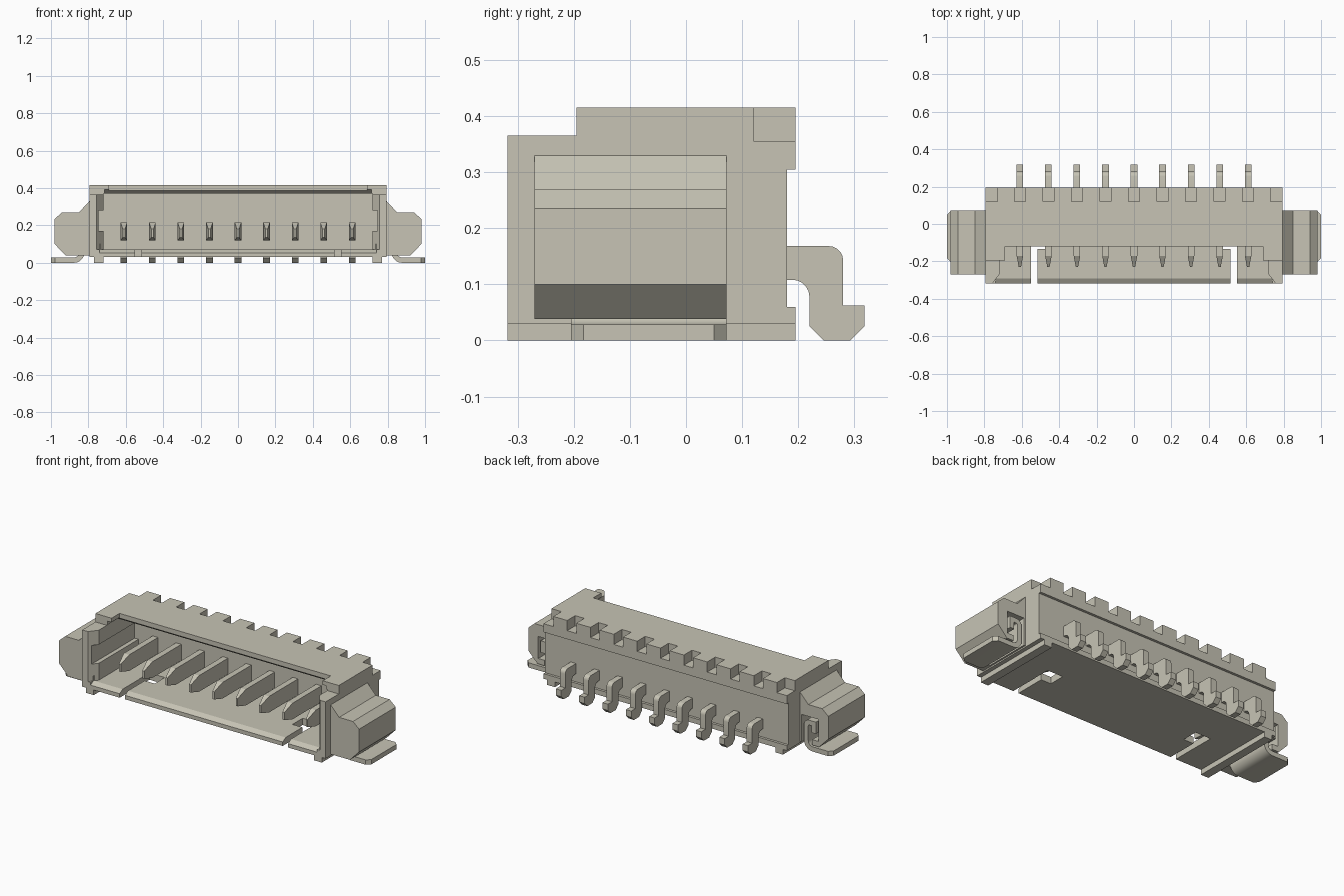
import bpy, bmesh, math
from mathutils import Vector

cube = bpy.data.objects.get("Cube")
if cube:
    bpy.data.objects.remove(cube, do_unlink=True)

COLOUR = (0.57, 0.55, 0.46, 1)
mat = bpy.data.materials.new("warm_grey")
mat.use_nodes = True
mat.diffuse_color = COLOUR
bsdf = mat.node_tree.nodes["Principled BSDF"]
bsdf.inputs["Base Color"].default_value = COLOUR
bsdf.inputs["Roughness"].default_value = 0.7


def prism(name, axis, profile, lo, hi, side=1, tip=None):
    """Extrude a profile along an axis; side=-1 mirrors in x, tip reshapes the bmesh."""
    def place(p, d):
        u, v = p
        x, y, z = {"x": (d, u, v), "y": (u, d, v), "z": (u, v, d)}[axis]
        return Vector((x * side, y, z))
    bm = bmesh.new()
    ends = [[bm.verts.new(place(p, d)) for p in profile] for d in (lo, hi)]
    bm.faces.new(ends[0])
    bm.faces.new(ends[1][::-1])
    n = len(profile)
    for i in range(n):
        j = (i + 1) % n
        bm.faces.new((ends[0][j], ends[0][i], ends[1][i], ends[1][j]))
    if tip:
        tip(bm)
    bmesh.ops.recalc_face_normals(bm, faces=bm.faces)
    mesh = bpy.data.meshes.new(name)
    bm.to_mesh(mesh)
    bm.free()
    ob = bpy.data.objects.new(name, mesh)
    bpy.context.collection.objects.link(ob)
    mesh.materials.append(mat)
    return ob


def box(name, x0, x1, y0, y1, z0, z1, side=1):
    return prism(name, "z", [(x0, y0), (x1, y0), (x1, y1), (x0, y1)], z0, z1, side)


def cut(ob, cutters):
    for c in cutters:
        c.hide_render = True
        mod = ob.modifiers.new("cut", "BOOLEAN")
        mod.operation = "DIFFERENCE"
        mod.solver = "EXACT"
        mod.object = c
        bpy.context.view_layer.objects.active = ob
        bpy.ops.object.modifier_apply(modifier=mod.name)
        bpy.data.objects.remove(c, do_unlink=True)


def arc(cx, cz, r, a0, a1, steps=5):
    return [(cx + r * math.cos(math.radians(a0 + (a1 - a0) * i / steps)),
             cz + r * math.sin(math.radians(a0 + (a1 - a0) * i / steps)))
            for i in range(steps + 1)]


def ribbon(path, t):
    """Outline of constant thickness around an open path."""
    pts = [Vector(p) for p in path]
    left, right = [], []
    for i, p in enumerate(pts):
        a = (p - pts[max(i - 1, 0)]).normalized()
        b = (pts[min(i + 1, len(pts) - 1)] - p).normalized()
        d = (a + b).normalized()
        nrm = Vector((-d.y, d.x))
        k = t / 2 / max(0.5, nrm.dot(Vector((-b.y, b.x)) if b.length else Vector((-a.y, a.x))))
        left.append(tuple(p + nrm * k))
        right.append(tuple(p - nrm * k))
    return left + right[::-1]


def smooth(ob):
    bpy.ops.object.select_all(action="DESELECT")
    ob.select_set(True)
    bpy.context.view_layer.objects.active = ob
    bpy.ops.object.shade_smooth_by_angle(angle=math.radians(32))


PINS = [(i - 4) * 0.1525 for i in range(9)]

# Housing: stepped side profile, hollowed from the front
housing = prism("housing", "x", [
    (-0.318, 0.03), (-0.318, 0.365), (-0.195, 0.365), (-0.195, 0.415), (0.195, 0.415),
    (0.195, 0.305), (0.18, 0.305), (0.18, 0.06), (0.195, 0.06), (0.195, 0.03)], -0.795, 0.795)
cutters = [
    box("cavity", -0.72, 0.72, -0.4, 0.1, 0.07, 0.37),
    box("roof_opening", -0.69, 0.69, -0.4, -0.12, 0.1, 0.5),
    box("front_opening", -0.72, 0.72, -0.4, -0.195, 0.1, 0.5),
    box("side_grooves", -0.745, 0.745, -0.4, 0.1, 0.17, 0.28),
    # lead-in chamfers on the walls, the floor lip and the roof edge
    prism("wall_lead_in", "z", [(-0.79, -0.36), (0.79, -0.36), (0.72, -0.27), (-0.72, -0.27)],
          0.07, 0.5),
    prism("floor_lead_in", "x", [(-0.33, 0.046), (-0.29, 0.0705), (-0.29, 0.1), (-0.33, 0.1)],
          -0.74, 0.74),
    prism("roof_lead_in", "x", [(-0.2, 0.36), (-0.09, 0.36), (-0.1, 0.372), (-0.125, 0.391),
                                (-0.2, 0.391)], -0.715, 0.715),
]
# Notches along the rear top edge
for x in PINS:
    cutters.append(box("notch", x - 0.03, x + 0.03, 0.12, 0.3, 0.355, 0.5))
for s in (1, -1):
    cutters.append(box("corner_notch", 0.73, 0.9, 0.12, 0.3, 0.355, 0.5, s))
    cutters.append(box("floor_slot", 0.515, 0.55, -0.4, -0.1, 0, 0.1, s))
    cutters.append(box("floor_hole", 0.45, 0.551, -0.135, -0.04, 0, 0.1, s))
cut(housing, cutters)


# Contacts: tapered blade inside, bent lead at the rear
def narrow(bm):
    for v in bm.verts:
        if v.co.y < -0.22:
            mid = min(PINS, key=lambda p: abs(p - v.co.x))
            v.co.x = mid + (v.co.x - mid) * 0.35


lead = ([(0.17, 0.168)] + arc(0.255, 0.143, 0.025, 90, 0)
        + [(0.28, 0.062), (0.318, 0.062), (0.318, 0.025), (0.293, 0), (0.245, 0), (0.22, 0.025)]
        + arc(0.19, 0.078, 0.03, 0, 90) + [(0.17, 0.108)])
for x in PINS:
    a, b = x - 0.0175, x + 0.0175
    box("contact_blade", a, b, -0.17, 0.11, 0.12, 0.215)
    prism("contact_tip", "x", [(-0.23, 0.135), (-0.17, 0.12), (-0.17, 0.215), (-0.23, 0.18)],
          a, b, tip=narrow)
    smooth(prism("contact_lead", "x", lead, a, b))


# Solder tabs have clipped outer corners
def clip_corners(bm):
    edges = [e for e in bm.edges if all(abs(v.co.x) > 0.999 for v in e.verts)
             and abs(e.verts[0].co.y - e.verts[1].co.y) < 0.001]
    bmesh.ops.bevel(bm, geom=edges, offset=0.022, segments=1, affect="EDGES")


tab = ribbon([(1.0, 0.014)] + arc(0.877, 0.056, 0.042, 270, 180)
             + [(0.835, 0.14)] + arc(0.855, 0.145, 0.02, 180, 90, 3)
             + [(0.885, 0.165), (0.885, 0.11)], 0.028)
for side, word in ((1, "left"), (-1, "right")):
    # Underside rail
    box(word + "_rail", 0.72, 0.77, -0.318, 0.195, 0, 0.031, side)
    # Side wing, hollow towards the rear and below
    wing = prism(word + "_wing", "y", [
        (0.79, 0.335), (0.85, 0.27), (0.94, 0.27), (0.98, 0.235), (0.98, 0.1),
        (0.92, 0.038), (0.79, 0.038)], -0.27, 0.072, side)
    cut(wing, [box("wing_slot", 0.805, 0.915, -0.205, 0.1, 0.07, 0.2, side),
               box("wing_mouth", 0.805, 0.875, -0.205, 0.1, 0, 0.1, side)])
    smooth(prism(word + "_solder_tab", "y", tab, -0.205, 0.072, side, clip_corners))
